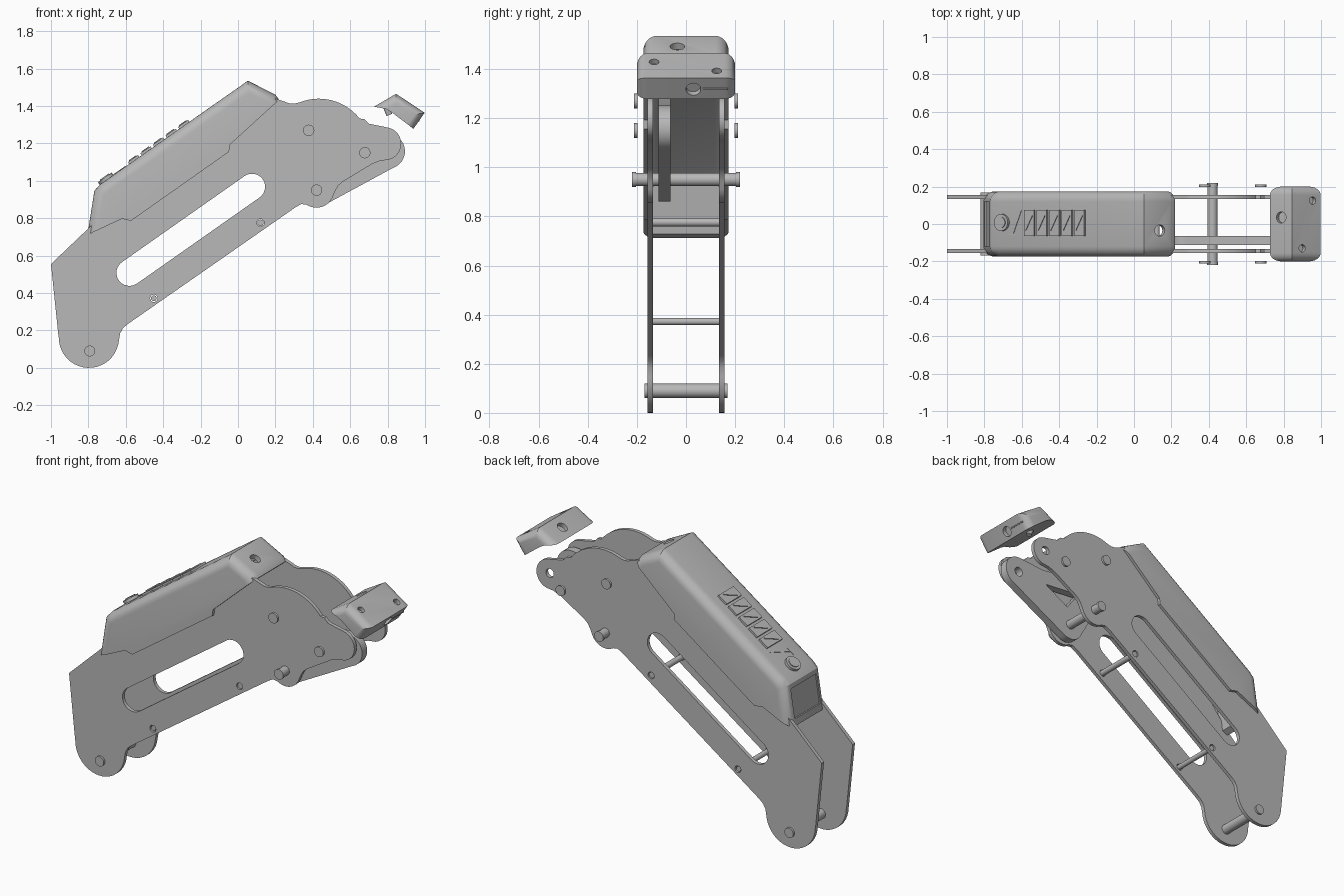
import bpy, bmesh, math
from mathutils import Vector, Matrix

if "Cube" in bpy.data.objects:
    bpy.data.objects.remove(bpy.data.objects["Cube"])

grey = bpy.data.materials.new("plain grey")
grey.diffuse_color = (0.48, 0.48, 0.48, 1)
grey.use_nodes = True
grey.node_tree.nodes["Principled BSDF"].inputs["Base Color"].default_value = grey.diffuse_color
SLOPE = math.atan2(0.551, 0.786)
ALONG = Vector((math.cos(SLOPE), 0, math.sin(SLOPE)))
NORMAL = Vector((-math.sin(SLOPE), 0, math.cos(SLOPE)))


def add(name, mesh):
    ob = bpy.data.objects.new(name, mesh)
    bpy.context.collection.objects.link(ob)
    mesh.materials.clear()
    mesh.materials.append(grey)
    return ob


def from_bm(name, bm):
    bmesh.ops.recalc_face_normals(bm, faces=bm.faces)
    me = bpy.data.meshes.new(name)
    bm.to_mesh(me)
    bm.free()
    return add(name, me)


def arc(cx, cz, r, a0, a1, n=12):
    """Points on an arc in the xz plane, degrees."""
    return [(cx + r * math.cos(math.radians(a0 + (a1 - a0) * i / n)),
             cz + r * math.sin(math.radians(a0 + (a1 - a0) * i / n))) for i in range(n + 1)]


def ring(cx, cz, r, n=24):
    return arc(cx, cz, r, 0, 360, n)[:-1]


def sheet(name, loops, y0, y1):
    """Flat sheet with holes, standing in the xz plane from y0 to y1."""
    cu = bpy.data.curves.new(name, 'CURVE')
    cu.dimensions = '2D'
    cu.fill_mode = 'BOTH'
    cu.extrude = abs(y1 - y0) / 2
    for loop in loops:
        sp = cu.splines.new('POLY')
        sp.points.add(len(loop) - 1)
        for p, (x, z) in zip(sp.points, loop):
            p.co = (x, z, 0, 1)
        sp.use_cyclic_u = True
    tmp = bpy.data.objects.new(name + "_curve", cu)
    bpy.context.collection.objects.link(tmp)
    dg = bpy.context.evaluated_depsgraph_get()
    me = bpy.data.meshes.new_from_object(tmp.evaluated_get(dg))
    bpy.data.objects.remove(tmp)
    me.transform(Matrix.Translation((0, (y0 + y1) / 2, 0)) @ Matrix.Rotation(math.pi / 2, 4, 'X'))
    bm = bmesh.new()
    bm.from_mesh(me)
    bmesh.ops.remove_doubles(bm, verts=bm.verts, dist=1e-5)
    return from_bm(name, bm)


def prism(name, pts, half, round_segments=(), r=0.05):
    """Profile extruded across y; listed profile segments get rounded side edges."""
    bm = bmesh.new()
    a = [bm.verts.new((x, -half, z)) for x, z in pts]
    b = [bm.verts.new((x, half, z)) for x, z in pts]
    n = len(pts)
    bm.faces.new(a)
    bm.faces.new(b[::-1])
    for i in range(n):
        bm.faces.new((a[i], b[i], b[(i + 1) % n], a[(i + 1) % n]))
    edges = [bm.edges.get((s[i], s[(i + 1) % n])) for s in (a, b) for i in round_segments]
    if edges:
        bmesh.ops.bevel(bm, geom=edges, offset=r, segments=6, profile=0.5, affect='EDGES')
    return from_bm(name, bm)


def rod(name, p0, p1, r, n=24):
    p0, p1 = Vector(p0), Vector(p1)
    d = p1 - p0
    m = Matrix.Translation((p0 + p1) / 2) @ d.to_track_quat('Z', 'Y').to_matrix().to_4x4()
    bm = bmesh.new()
    bmesh.ops.create_cone(bm, cap_ends=True, segments=n, radius1=r, radius2=r, depth=d.length, matrix=m)
    return from_bm(name, bm)


def on_top(name, x, y, size, turn=0, lift=0.0):
    """Box lying on the sloped top of the cover."""
    z = 0.984 + (x + 0.733) * 0.701
    m = (Matrix.Translation(Vector((x, y, z)) + NORMAL * lift) @ Matrix.Rotation(-SLOPE, 4, 'Y')
         @ Matrix.Rotation(turn, 4, 'Z') @ Matrix.Diagonal((*size, 1)))
    bm = bmesh.new()
    bmesh.ops.create_cube(bm, size=1, matrix=m)
    return from_bm(name, bm)


def cut(ob, cutters):
    for c in cutters:
        md = ob.modifiers.new("cut", 'BOOLEAN')
        md.operation = 'DIFFERENCE'
        md.solver = 'EXACT'
        md.object = c
    dg = bpy.context.evaluated_depsgraph_get()
    me = bpy.data.meshes.new_from_object(ob.evaluated_get(dg))
    ob.modifiers.clear()
    ob.data = me
    me.materials.clear()
    me.materials.append(grey)
    for c in cutters:
        bpy.data.objects.remove(c)


# Side plates with long slot
outline = ([(-1, 0.555), (-0.96, 0.17)] + arc(-0.797, 0.161, 0.161, 180, 355, 20)
           + [(-0.63, 0.185), (-0.615, 0.212), (-0.588, 0.235), (0.31, 0.86), (0.34, 0.876), (0.365, 0.872)]
           + arc(0.42, 0.95, 0.094, 240, 335, 8)
           + [(0.517, 0.94), (0.535, 0.973), (0.56, 0.995), (0.717, 1.09), (0.76, 1.107)]
           + arc(0.785, 1.198, 0.088, -75, 80, 12)
           + [(0.745, 1.296), (0.70, 1.305), (0.675, 1.33)]
           + arc(0.432, 1.162, 0.277, 38, 112, 14)
           + [(0.30, 1.412), (0.275, 1.414), (0.2, 1.44), (0.08, 1.43), (-0.68, 0.89), (-0.79, 0.755)])
deg = math.degrees(SLOPE)
slot = arc(0.075, 0.968, 0.07, deg - 90, deg + 90) + arc(-0.58, 0.508, 0.07, deg + 90, deg + 270)
small_holes = [ring(-0.45, 0.372, 0.02, 16), ring(0.12, 0.776, 0.02, 16)]
sheet("front_side_plate", [outline, slot] + small_holes, -0.156, -0.134)
sheet("back_side_plate", [outline, slot, ring(0.785, 1.205, 0.026)] + small_holes, 0.134, 0.156)

# Inner lever with pivot hole and triangular opening
lever = (arc(0.42, 0.95, 0.09, 200, 300, 8) + arc(0.8, 1.158, 0.093, -70, 100, 14)
         + [(0.62, 1.235)] + arc(0.27, 1.2, 0.08, 80, 200, 8))
sheet("lever", [lever, ring(0.8, 1.158, 0.028), [(0.36, 1.17), (0.6, 1.15), (0.44, 1.06)]], -0.112, -0.064)

# Rods and pin heads
rod("pivot_rod", (0.42, -0.215, 0.95), (0.42, 0.215, 0.95), 0.027)
rod("foot_rod", (-0.793, -0.168, 0.09), (-0.793, 0.168, 0.09), 0.029)
rod("lower_cross_rod", (-0.45, -0.15, 0.372), (-0.45, 0.15, 0.372), 0.015)
rod("upper_cross_rod", (0.12, -0.15, 0.776), (0.12, 0.15, 0.776), 0.017)
for s, side in ((-1, "front"), (1, "back")):
    for x, z, y0, y1 in ((0.378, 1.27, 0.198, 0.212), (0.678, 1.15, 0.198, 0.212), (0.42, 0.95, 0.203, 0.219)):
        rod(side + "_pin_head", (x, s * y0, z), (x, s * y1, z), 0.03)

# Hollow cover over the upper edge
cover = prism("cover", [(-0.805, 0.711), (-0.768, 0.947), (-0.733, 0.984), (0.053, 1.535), (0.2, 1.46),
                        (0.22, 1.433), (-0.043, 1.193), (-0.048, 1.155), (-0.572, 0.786), (-0.62, 0.797)],
              0.174, (0, 1, 2, 3, 4), 0.055)
cavity = prism("cavity", [(-0.785, 0.6), (-0.742, 0.93), (-0.715, 0.965), (0.05, 1.503), (0.175, 1.44),
                          (0.192, 1.418), (0.3, 1.2), (0, 0.6)], 0.1565, (1, 2, 3), 0.04)
panel = prism("end_recess", [(-0.9, 0.75), (-0.791, 0.75), (-0.765, 0.92), (-0.9, 0.92)], 0.12)
cap_hole = rod("cap_hole", (0.112, -0.035, 1.44), (0.167, -0.035, 1.55), 0.03)
cut(cover, [cavity, panel, cap_hole])

# Grip ribs, button and seam on the cover
for i in range(5):
    x = -0.555 + 0.067 * i
    on_top("grip_rib", x, 0.005, (0.066, 0.14, 0.024))
    on_top("rib_slash", x, 0.005, (0.006, 0.09, 0.006), -0.5, 0.014)
base = Vector((-0.703, 0.008, 1.005))
rod("button", base - NORMAL * 0.02, base + NORMAL * 0.016, 0.045, 32)
rod("button_centre", base, base + NORMAL * 0.021, 0.03, 32)
on_top("seam_line", -0.625, 0.01, (0.006, 0.14, 0.006), -0.4)
on_top("seam_line", -0.648, -0.055, (0.05, 0.006, 0.006))

# Separate head block with screw holes
head = prism("head_block", [(0.727, 1.396), (0.845, 1.465), (0.998, 1.364), (0.938, 1.278),
                            (0.822, 1.366), (0.79, 1.385)], 0.2, (0, 1, 2), 0.045)
up = Vector((0.55, 0, 0.835))
left_up = Vector((-0.505, 0, 0.863))
out = Vector((0.82, 0, -0.57))
holes = []
for x, y, z, d, r in ((0.787, 0.035, 1.431, left_up, 0.03), (0.955, 0.125, 1.393, up, 0.02),
                      (0.9, -0.13, 1.43, up, 0.02), (0.965, 0.03, 1.318, out, 0.03)):
    p = Vector((x, y, z))
    holes.append(rod("hole", p - d * 0.025, p + d * 0.03, r))
cut(head, holes)
rod("head_peg", (0.79, 0.035, 1.4), (0.809, 0.035, 1.352), 0.016)
# Thin slot mark on the end of the head
rod("slot_mark", (0.967, 0.07, 1.321), (0.967, 0.17, 1.321), 0.004, 8)

# Smooth the curved surfaces, keep corners sharp
bpy.ops.object.select_all(action='SELECT')
bpy.context.view_layer.objects.active = cover
bpy.ops.object.shade_smooth_by_angle(angle=math.radians(30))
